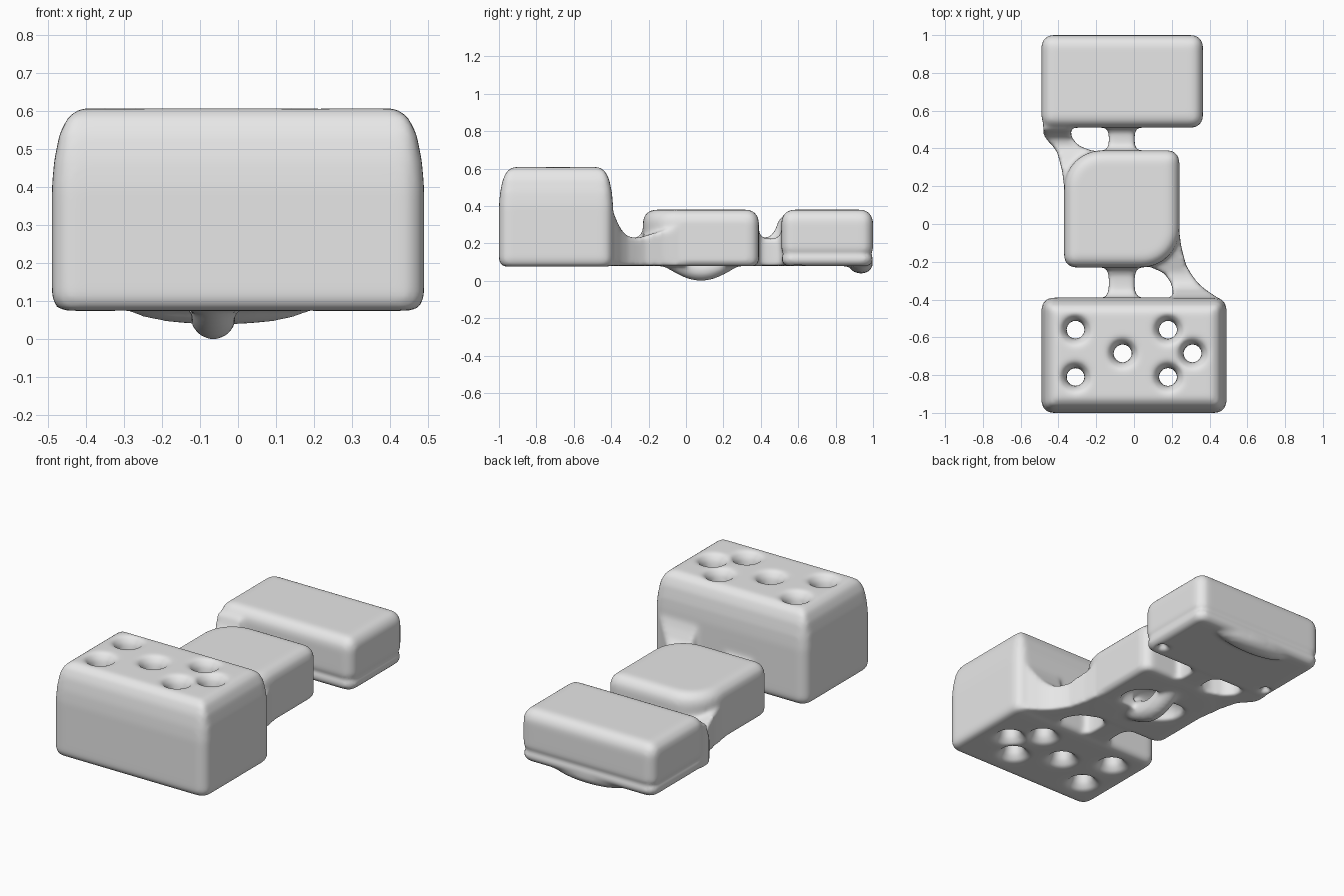
import bpy
import bmesh
from math import cos, sin, pi
from mathutils import Matrix

cube = bpy.data.objects.get("Cube")
if cube:
    bpy.data.objects.remove(cube, do_unlink=True)

grey = bpy.data.materials.new("plain grey")
grey.use_nodes = True
grey.diffuse_color = (0.8, 0.8, 0.8, 1)
grey.node_tree.nodes["Principled BSDF"].inputs["Base Color"].default_value = grey.diffuse_color


def finish(name, bm):
    bmesh.ops.remove_doubles(bm, verts=bm.verts, dist=1e-5)
    bmesh.ops.recalc_face_normals(bm, faces=bm.faces)
    mesh = bpy.data.meshes.new(name)
    bm.to_mesh(mesh)
    bm.free()
    mesh.materials.append(grey)
    obj = bpy.data.objects.new(name, mesh)
    bpy.context.collection.objects.link(obj)
    return obj


def skin(name, rings):
    """Closed solid through rings of equal point count."""
    bm = bmesh.new()
    loops = [[bm.verts.new(p) for p in ring] for ring in rings]
    for a, b in zip(loops, loops[1:]):
        for i in range(len(a)):
            j = (i + 1) % len(a)
            bm.faces.new((a[i], a[j], b[j], b[i]))
    bm.faces.new(loops[0][::-1])
    bm.faces.new(loops[-1])
    return finish(name, bm)


def rounded_ring(x0, x1, y0, y1, radii, inset, z, steps=8):
    corners = [(x1, y1, -1, -1), (x0, y1, 1, -1), (x0, y0, 1, 1), (x1, y0, -1, 1)]
    ring = []
    for k, (x, y, sx, sy) in enumerate(corners):
        r = max(radii[k] - inset, 0.01)
        cx, cy = x + sx * (r + inset), y + sy * (r + inset)
        for s in range(steps + 1):
            a = (k + s / steps) * pi / 2
            ring.append((cx + r * cos(a), cy + r * sin(a), z))
    return ring


def block(name, x0, x1, y0, y1, radii, layers):
    return skin(name, [rounded_ring(x0, x1, y0, y1, radii, i, z) for z, i in layers])


def ellipsoid(name, centre, size):
    bm = bmesh.new()
    matrix = Matrix.Translation(centre) @ Matrix.Diagonal((*size, 1))
    bmesh.ops.create_uvsphere(bm, u_segments=32, v_segments=20, radius=1, matrix=matrix)
    return finish(name, bm)


def ladder(name, rows):
    """Strip of box sections (y, x0, x1, top) standing on the base level."""
    return skin(name, [[(a, y, 0.08), (b, y, 0.08), (b, y, top), (a, y, top)]
                       for y, a, b, top in rows])


def activate(obj):
    bpy.ops.object.select_all(action='DESELECT')
    obj.select_set(True)
    bpy.context.view_layer.objects.active = obj


def cut(obj, cutter):
    mod = obj.modifiers.new("cut", 'BOOLEAN')
    mod.operation = 'DIFFERENCE'
    mod.solver = 'EXACT'
    mod.object = cutter
    activate(obj)
    bpy.ops.object.modifier_apply(modifier=mod.name)
    bpy.data.objects.remove(cutter, do_unlink=True)


# Three main blocks
low_top = [(0.32, 0), (0.35, 0.01), (0.37, 0.03), (0.38, 0.055)]
front = block("front_block", -0.49, 0.49, -1, -0.39, [0.06] * 4,
              [(0.075, 0.03), (0.085, 0.012), (0.11, 0), (0.4, 0), (0.47, 0.006),
               (0.54, 0.02), (0.585, 0.042), (0.608, 0.075)])
middle = block("middle_block", -0.37, 0.24, -0.23, 0.39, [0.06, 0.2, 0.06, 0.2],
               [(0.078, 0.02), (0.1, 0)] + low_top)
back = block("back_block", -0.49, 0.365, 0.51, 1, [0.06] * 4,
             [(0.078, 0.025), (0.1, 0.003), (0.125, 0), (0.138, 0.012),
              (0.151, 0.012), (0.164, 0)] + low_top)

# Flared holes right through the front block
flare = [(0, 0.09), (0.02, 0.08), (0.045, 0.058), (0.09, 0.049)]
bore = [(0.065 + d, r) for d, r in flare] + [(0.62 - d, r) for d, r in flare[::-1]]
for x, y in [(-0.31, -0.56), (-0.31, -0.81), (0.18, -0.56),
             (0.18, -0.81), (-0.06, -0.685), (0.31, -0.685)]:
    rings = [rounded_ring(x - r, x + r, y - r, y + r, [r] * 4, 0, z, 6) for z, r in bore]
    cut(front, skin("hole_cutter", rings))

# Hollows in the underside
cut(middle, ellipsoid("pit_cutter", (-0.06, 0.08, 0.08), (0.19, 0.14, 0.12)))
for x in (-0.43, 0.3):
    cut(back, ellipsoid("dimple_cutter", (x, 0.6, 0.075), (0.03, 0.03, 0.05)))

# Narrow bridges across the two gaps
parts = [middle, back]
for name, y0, y1 in [("front_bridge", -0.41, -0.21), ("rear_bridge", 0.37, 0.53)]:
    rows = []
    for i in range(11):
        e = abs(i / 5 - 1)
        w = 0.068 + 0.05 * e ** 4
        rows.append((y0 + (y1 - y0) * i / 10, -0.065 - w, -0.065 + w, 0.225 + 0.1 * e ** 4))
    parts.append(ladder(name, rows))

# Diagonal corner webs, the rear one turned half round
web = [(-0.44, 0.2, 0.46, 0.48), (-0.4, 0.2, 0.455, 0.4), (-0.375, 0.205, 0.42, 0.33),
       (-0.345, 0.205, 0.375, 0.27), (-0.31, 0.195, 0.335, 0.235), (-0.26, 0.16, 0.3, 0.228),
       (-0.22, 0.07, 0.276, 0.24), (-0.12, 0, 0.25, 0.27), (0, 0, 0.235, 0.3)]
parts.append(ladder("front_web", web))
turned = []
for y, a, b, top in web:
    ny = 0.16 - y if y > -0.23 else 0.39 + (-0.23 - y) * 0.75
    turned.append((ny, max(-0.13 - b, -0.48), -0.13 - a, min(top, 0.33)))
parts.append(ladder("rear_web", turned))

# Swelling along the lower back edge
parts.append(ellipsoid("back_lip", (-0.05, 0.935, 0.09), (0.25, 0.064, 0.052)))

# Arched loop below the middle block
path = bpy.data.curves.new("loop", 'CURVE')
path.dimensions = '3D'
path.bevel_depth = 0.06
path.bevel_resolution = 6
path.use_fill_caps = True
spline = path.splines.new('POLY')
spline.points.add(24)
for i, p in enumerate(spline.points):
    u = i / 12 - 1
    p.co = (-0.065, 0.08 + 0.27 * u, 0.058 + 0.05 * (1 - cos(pi * u)), 1)
loop = bpy.data.objects.new("loop", path)
bpy.context.collection.objects.link(loop)
activate(loop)
bpy.ops.object.convert(target='MESH')
parts.append(bpy.context.view_layer.objects.active)

# Fuse everything into one soft body
activate(front)
for part in parts:
    part.select_set(True)
bpy.ops.object.join()
body = bpy.context.view_layer.objects.active
body.name = "body"
remesh = body.modifiers.new("fuse", 'REMESH')
remesh.mode = 'VOXEL'
remesh.voxel_size = 0.012
remesh.use_smooth_shade = True
soften = body.modifiers.new("soften", 'SMOOTH')
soften.factor = 0.5
soften.iterations = 10
for mod in (remesh.name, soften.name):
    bpy.ops.object.modifier_apply(modifier=mod)
body.data.materials.clear()
body.data.materials.append(grey)
bpy.ops.object.shade_smooth()
